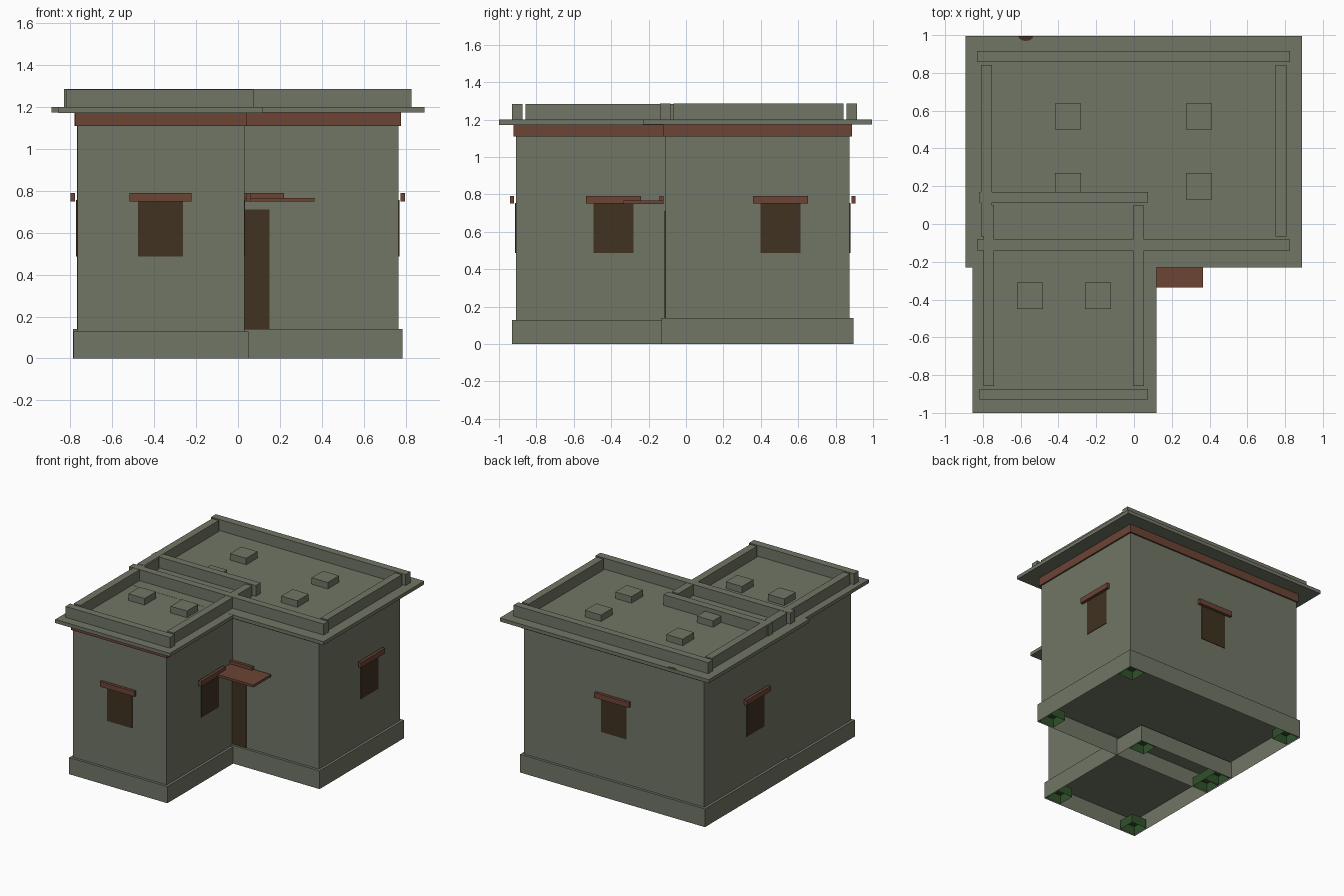
import bpy
import bmesh
import math

cube = bpy.data.objects.get("Cube")
if cube:
    bpy.data.objects.remove(cube, do_unlink=True)


def material(name, rgb):
    m = bpy.data.materials.new(name)
    m.use_nodes = True
    m.diffuse_color = (*rgb, 1)
    m.node_tree.nodes["Principled BSDF"].inputs["Base Color"].default_value = (*rgb, 1)
    return m


PLASTER = material("grey_green_plaster", (0.165, 0.18, 0.133))
CLAY = material("red_brown_wood", (0.15, 0.058, 0.036))
DARK = material("dark_brown_opening", (0.051, 0.032, 0.0152))
GREEN = material("dark_green_footing", (0.03, 0.085, 0.025))


def box(name, x, y, z, mat, open_bottom=False):
    """Axis-aligned box from (low, high) ranges."""
    bm = bmesh.new()
    bmesh.ops.create_cube(bm, size=1)
    for v in bm.verts:
        v.co = [r[0] if c < 0 else r[1] for c, r in zip(v.co, (x, y, z))]
    if open_bottom:
        bm.normal_update()
        bmesh.ops.delete(bm, geom=[f for f in bm.faces if f.normal.z < -0.5],
                         context="FACES_ONLY")
    mesh = bpy.data.meshes.new(name)
    bm.to_mesh(mesh)
    bm.free()
    mesh.materials.append(mat)
    obj = bpy.data.objects.new(name, mesh)
    bpy.context.collection.objects.link(obj)
    return obj


def grow(r, d):
    return (r[0] - d, r[1] + d)


def block(name, x, y, plinth_top, overhang_x, overhang_y, roof_top):
    """One room block: plinth, footings, walls, eaves band and roof slab."""
    px, py = grow(x, 0.02), grow(y, 0.02)
    box(name + "_plinth", px, py, (0, plinth_top), PLASTER, open_bottom=True)
    box(name + "_walls", x, y, (plinth_top, roof_top - 0.025), PLASTER)
    box(name + "_eaves_band", grow(x, 0.012), grow(y, 0.012),
        (1.11, roof_top - 0.026), CLAY)
    box(name + "_roof_slab", grow(x, overhang_x), grow(y, overhang_y),
        (roof_top - 0.027, roof_top), PLASTER)
    # Hollow footing at every corner
    inset, size = 0.01, 0.13
    for i in (0, 1):
        for j in (0, 1):
            a = px[0] + inset if i == 0 else px[1] - inset - size
            b = py[0] + inset if j == 0 else py[1] - inset - size
            box(name + "_footing", (a, a + size), (b, b + size), (0.001, 0.07),
                GREEN, open_bottom=True)


def parapet(name, x, y, top):
    """Four low roof walls; x and y are the outer ranges of the end bars."""
    t, base = 0.057, 1.195
    for end in ((y[0], y[0] + t), (y[1] - t, y[1])):
        box(name + "_end_parapet", x, end, (base, top), PLASTER)
    side = grow(y, -0.073)
    for low in (x[0] + 0.02, x[1] - 0.02 - t):
        box(name + "_side_parapet", (low, low + t), side, (base, top), PLASTER)


# Building blocks
block("main", (-0.768, 0.766), (-0.11, 0.875), 0.14, 0.123, 0.12, 1.2)
block("wing", (-0.766, 0.03), (-0.91, 0.12), 0.128, 0.09, 0.09, 1.199)
parapet("main", (-0.83, 0.827), (-0.14, 0.915), 1.285)
parapet("wing", (-0.818, 0.073), (-0.93, 0.17), 1.283)

# Low boxes on the roof
for cx, cy in ((-0.35, 0.57), (0.345, 0.57), (-0.35, 0.2), (0.345, 0.2),
               (-0.55, -0.38), (-0.19, -0.38)):
    box("roof_vent", grow((cx, cx), 0.069), grow((cy, cy), 0.069),
        (1.195, 1.25), PLASTER)


def opening(name, axis, wall, out, centre, half, z, lintel_half):
    """Plate on a wall facing out (+1 or -1) along axis, with a lintel above."""
    def ranged(a, b):
        return tuple(sorted((wall + out * a, wall + out * b)))

    def place(label, along, depth, height, mat):
        x, y = (depth, along) if axis == "x" else (along, depth)
        box(label, x, y, height, mat)

    place(name, grow((centre, centre), half), ranged(-0.004, 0.004), z, DARK)
    low = 0.75
    place(name + "_lintel", grow((centre, centre), lintel_half),
          ranged(0.009, 0.031), (low, low + 0.04), CLAY)


WINDOW = (0.107, (0.487, 0.755), 0.147)
opening("wing_front_window", "y", -0.91, -1, -0.37, *WINDOW)
opening("wing_left_window", "x", 0.03, 1, -0.387, *WINDOW)
opening("main_left_window", "x", 0.766, 1, 0.505, *WINDOW)
opening("main_right_window", "x", -0.768, -1, 0.255, *WINDOW)
opening("main_back_window", "y", 0.875, 1, 0, *WINDOW)

# Door in the inner corner, with its canopy
opening("door", "y", -0.11, -1, 0, 0.15, (0.14, 0.71), 0.22)
box("door_canopy", (0.0, 0.365), (-0.335, -0.12), (0.748, 0.766), CLAY)

# Small round plate at the back edge of the roof
bm = bmesh.new()
bmesh.ops.create_circle(bm, cap_ends=True, segments=12, radius=0.04)
for v in bm.verts:
    v.co.x -= 0.573
    v.co.y = min(v.co.y * 0.65 + 0.995, 0.995)
    v.co.z = 1.2015
bmesh.ops.remove_doubles(bm, verts=bm.verts, dist=0.001)
mesh = bpy.data.meshes.new("roof_plate")
bm.to_mesh(mesh)
bm.free()
mesh.materials.append(DARK)
bpy.context.collection.objects.link(bpy.data.objects.new("roof_plate", mesh))
